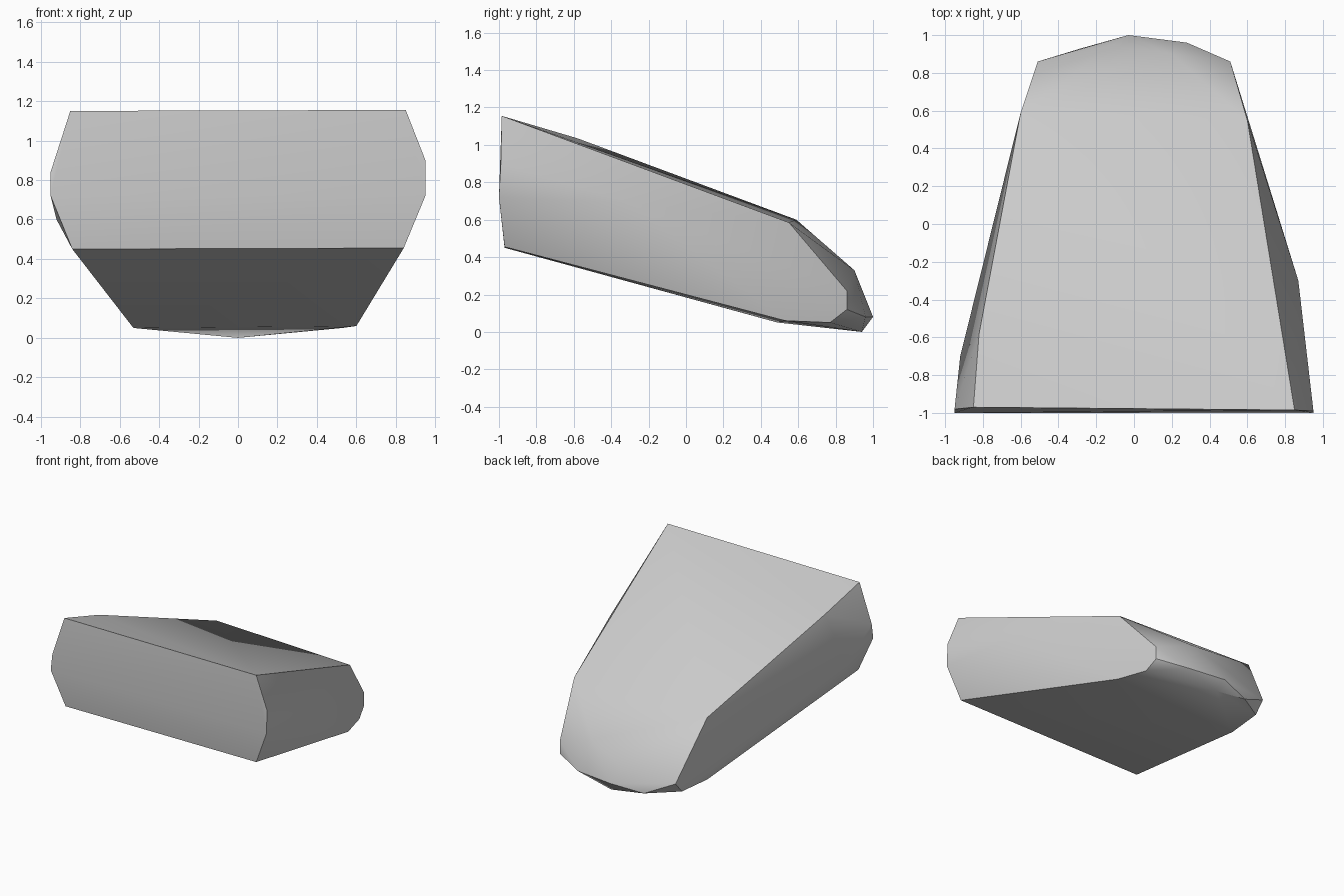
import bpy
import bmesh

cube = bpy.data.objects.get("Cube")
if cube:
    bpy.data.objects.remove(cube, do_unlink=True)

# Single stone-grey material
grey = bpy.data.materials.new("light_grey")
grey.use_nodes = True
colour = (0.6, 0.6, 0.6, 1)
grey.diffuse_color = colour
grey.node_tree.nodes["Principled BSDF"].inputs["Base Color"].default_value = colour


def faceted_block(name, points, material):
    """Wrap a convex skin around the corner points of a block."""
    bm = bmesh.new()
    for p in points:
        bm.verts.new(p)
    hull = bmesh.ops.convex_hull(bm, input=bm.verts)
    loose = set(hull["geom_interior"]) | set(hull["geom_unused"])
    bmesh.ops.delete(bm, geom=[v for v in loose if isinstance(v, bmesh.types.BMVert)],
                     context='VERTS')
    bmesh.ops.recalc_face_normals(bm, faces=bm.faces)
    mesh = bpy.data.meshes.new(name)
    bm.to_mesh(mesh)
    bm.free()
    mesh.materials.append(material)
    obj = bpy.data.objects.new(name, mesh)
    bpy.context.collection.objects.link(obj)
    return obj


# Broad front end: top corners, bulging sides, bottom corners
front_end = [
    (-0.85, -0.97, 1.15), (0.85, -0.985, 1.155),
    (-0.95, -0.98, 0.84), (0.95, -0.99, 0.9),
    (-0.95, -1.0, 0.72), (0.95, -1.0, 0.72),
    (-0.84, -0.97, 0.45), (0.84, -0.97, 0.455),
]

# Tapering body: upper ridges, side bulges, lower edges
body = [
    (-0.82, -0.58, 1.035), (-0.6, 0.59, 0.6), (0.6, 0.55, 0.585),
    (-0.92, -0.7, 0.6), (0.87, -0.3, 0.69),
    (-0.53, 0.49, 0.05), (0.6, 0.53, 0.06),
]

# Rounded nose at the low end
nose = [
    (-0.5, 0.75, 0.35), (-0.51, 0.86, 0.15), (-0.51, 0.78, 0.06),
    (0.51, 0.86, 0.22), (0.51, 0.86, 0.12), (0.53, 0.77, 0.05),
    (0.2, 0.9, 0.33), (-0.11, 0.95, 0.2),
    (-0.28, 0.93, 0.04), (0.28, 0.96, 0.08),
    (-0.03, 1.0, 0.08), (0.0, 0.94, 0.0),
]

block = faceted_block("tapered_block", front_end + body + nose, grey)
bpy.ops.object.select_all(action='DESELECT')
block.select_set(True)
bpy.context.view_layer.objects.active = block
bpy.ops.object.shade_smooth_by_angle(angle=0.52)
